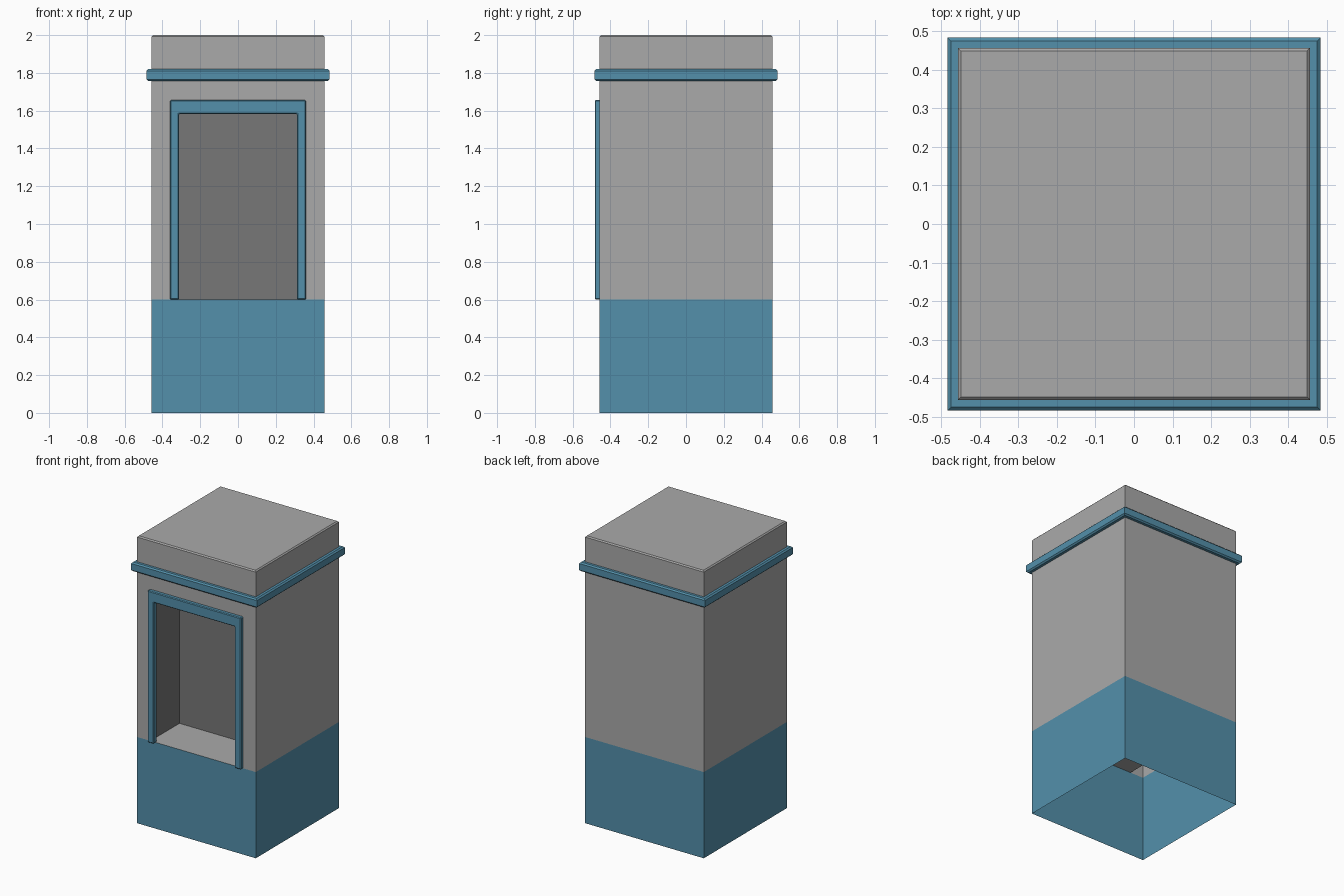
import bpy, bmesh

if "Cube" in bpy.data.objects:
    bpy.data.objects.remove(bpy.data.objects["Cube"])


def material(name, rgb):
    m = bpy.data.materials.new(name)
    m.diffuse_color = (*rgb, 1)
    m.use_nodes = True
    m.node_tree.nodes["Principled BSDF"].inputs["Base Color"].default_value = m.diffuse_color
    return m


GREY = material("light grey", (0.40, 0.40, 0.40))
BLUE = material("blue", (0.087, 0.279, 0.407))
DARK = material("dark grey", (0.185, 0.185, 0.185))


def finish(name, bm, mats):
    bmesh.ops.remove_doubles(bm, verts=bm.verts, dist=0.0005)
    me = bpy.data.meshes.new(name)
    bm.to_mesh(me)
    bm.free()
    for m in mats:
        me.materials.append(m)
    ob = bpy.data.objects.new(name, me)
    bpy.context.collection.objects.link(ob)
    return ob


def face(bm, pts, mat=0):
    f = bm.faces.new([bm.verts.new(p) for p in pts])
    f.material_index = mat
    return f


def square_loft(bm, profile, closed=False, sides=(0, 1, 2, 3), mat=0):
    """Sweep (radius, z) points around a square; side 0 is the front."""
    corners = [(-1, -1), (1, -1), (1, 1), (-1, 1)]
    pairs = list(zip(profile, profile[1:] + profile[:1]))
    for (r0, z0), (r1, z1) in pairs if closed else pairs[:-1]:
        for s in sides:
            (ax, ay), (bx, by) = corners[s], corners[(s + 1) % 4]
            face(bm, [(ax * r0, ay * r0, z0), (bx * r0, by * r0, z0),
                      (bx * r1, by * r1, z1), (ax * r1, ay * r1, z1)], mat)


R, SILL, HW, HEAD = 0.457, 0.6, 0.355, 1.65   # body half width and opening
BACK = -R + 0.32                             # back of the recess
TOP = 1.992

# Booth shell: open underneath, blue up to the sill
bm = bmesh.new()
square_loft(bm, [(R, 0), (R, SILL)], mat=1)
square_loft(bm, [(R, SILL), (R, TOP)], sides=(1, 2, 3))
square_loft(bm, [(R, TOP), (R - 0.008, 2.0)])
t = R - 0.008
face(bm, [(-t, -t, 2), (t, -t, 2), (t, t, 2), (-t, t, 2)])
# Front wall around the opening
for x0, x1, z0, z1 in ((-R, -HW, SILL, HEAD), (HW, R, SILL, HEAD),
                       (-R, R, HEAD, TOP)):
    face(bm, [(x0, -R, z0), (x1, -R, z0), (x1, -R, z1), (x0, -R, z1)])
# Recess: light floor, dark walls and ceiling
face(bm, [(-HW, -R, SILL), (HW, -R, SILL), (HW, BACK, SILL), (-HW, BACK, SILL)])
face(bm, [(-HW, BACK, HEAD), (HW, BACK, HEAD), (HW, -R, HEAD), (-HW, -R, HEAD)], 2)
face(bm, [(-HW, BACK, SILL), (HW, BACK, SILL), (HW, BACK, HEAD), (-HW, BACK, HEAD)], 2)
face(bm, [(-HW, -R, SILL), (-HW, BACK, SILL), (-HW, BACK, HEAD), (-HW, -R, HEAD)], 2)
face(bm, [(HW, BACK, SILL), (HW, -R, SILL), (HW, -R, HEAD), (HW, BACK, HEAD)], 2)
finish("booth_body", bm, [GREY, BLUE, DARK])

# Band running around the top
bm = bmesh.new()
square_loft(bm, [(R - 0.002, 1.757), (0.475, 1.757), (0.484, 1.766), (0.484, 1.811),
                 (0.475, 1.82), (R - 0.002, 1.82)], closed=True)
finish("top_band", bm, [BLUE])

# Door frame: an upside-down U, extruded and bevelled
bm = bmesh.new()
o, i = 0.36, 0.312
outline = [(-o, SILL), (-i, SILL), (-i, 1.583), (i, 1.583),
           (i, SILL), (o, SILL), (o, 1.656), (-o, 1.656)]
f = face(bm, [(x, -0.483, z) for x, z in outline])
ext = bmesh.ops.extrude_face_region(bm, geom=[f], use_keep_orig=True)
for v in ext["geom"]:
    if isinstance(v, bmesh.types.BMVert):
        v.co.y = -0.448
bmesh.ops.recalc_face_normals(bm, faces=bm.faces)
frame = finish("door_frame", bm, [BLUE])
bev = frame.modifiers.new("bevel", 'BEVEL')
bev.width = 0.005
bev.segments = 1
